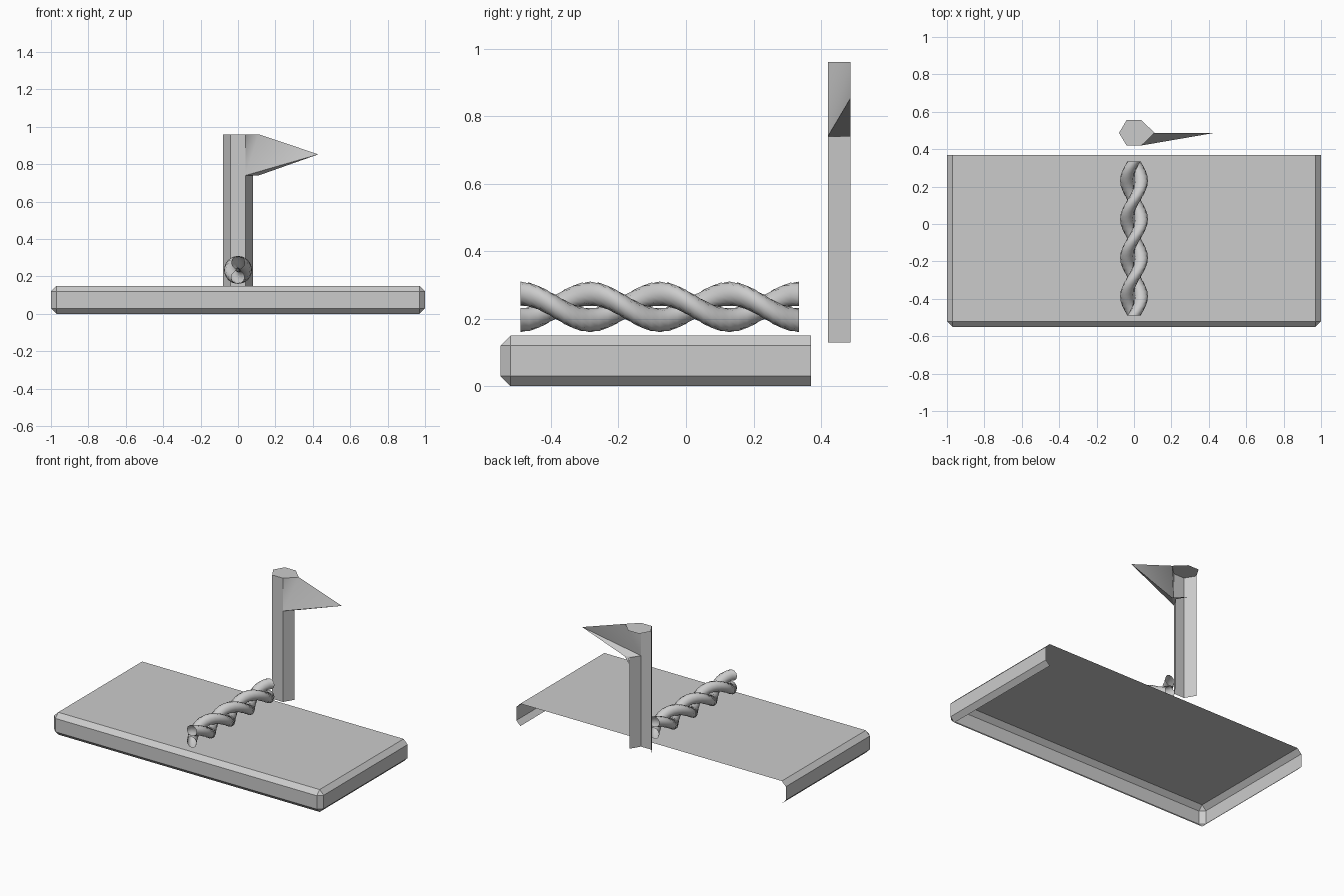
import bpy, bmesh, math

if "Cube" in bpy.data.objects:
    bpy.data.objects.remove(bpy.data.objects["Cube"])


def finish(bm, name):
    mesh = bpy.data.meshes.new(name)
    bm.to_mesh(mesh)
    bm.free()
    obj = bpy.data.objects.new(name, mesh)
    bpy.context.collection.objects.link(obj)
    return obj


# Base plate: chamfered box, open at the back and underneath
X, Y0, Y1, H, CH = 1.0, -0.55, 0.37, 0.15, 0.03
bm = bmesh.new()
bmesh.ops.create_cube(bm, size=1)
for v in bm.verts:
    v.co = (v.co.x * 2 * X, Y0 + (v.co.y + 0.5) * (Y1 - Y0), (v.co.z + 0.5) * H)
edges = [e for e in bm.edges if min(v.co.y for v in e.verts) < Y0 + 0.01]
bmesh.ops.bevel(bm, geom=edges, offset=CH, segments=1, affect='EDGES')
bm.normal_update()
doomed = [f for f in bm.faces if f.normal.y > 0.9 or f.normal.z < -0.9]
bmesh.ops.delete(bm, geom=doomed, context='FACES')
finish(bm, "base_plate")


# Twisted handle: two tubes wound round a horizontal axis, open ends
def strand(name, phase, sides=12, steps=32, turns=2):
    r, offset, y0, y1, zc = 0.036, 0.039, -0.49, 0.335, 0.235
    bm = bmesh.new()
    rings = []
    for i in range(steps + 1):
        t = phase + turns * math.tau * i / steps
        y = y0 + (y1 - y0) * i / steps
        ring = []
        for k in range(sides):
            a = t + math.tau * k / sides
            ring.append(bm.verts.new((offset * math.sin(t) + r * math.sin(a), y,
                                      zc + offset * math.cos(t) + r * math.cos(a))))
        rings.append(ring)
    for p, q in zip(rings, rings[1:]):
        for k in range(sides):
            j = (k + 1) % sides
            f = bm.faces.new((p[k], q[k], q[j], p[j]))
            f.smooth = True
    bmesh.ops.recalc_face_normals(bm, faces=bm.faces)
    finish(bm, name)


strand("twisted_strand_a", 0)
strand("twisted_strand_b", math.pi)

# Post: front half of a hexagonal column with a cap and a pointed side fin
YF, YM, YB = 0.42, 0.487, 0.555
Z0, ZL, ZT = 0.13, 0.74, 0.96
bm = bmesh.new()
V = lambda *co: bm.verts.new(co)
F = lambda *vs: bm.faces.new(vs)
l0, f0, r0, s0 = V(-.08, YM, Z0), V(-.04, YF, Z0), V(.04, YF, Z0), V(.08, YM, Z0)
l1, f1, d = V(-.08, YM, ZT), V(-.04, YF, ZT), V(.04, YF, ZT)
a, p = V(.04, YF, ZL), V(.08, YM, ZL)
b, c = V(.11, YM, ZL), V(.11, YM, ZT)
e, tip = V(.04, YB, ZL), V(.43, YM, .853)
F(l0, f0, f1, l1)
F(f0, r0, a, d, f1)
F(r0, s0, p, a)
F(l1, f1, d, c, V(.04, YB, ZT), V(-.04, YB, ZT))
# ledge under the fin
F(a, p, b)
F(p, e, b)
# fin: smooth front, flat underside
for face in (F(a, c, d), F(a, tip, c)):
    face.smooth = True
F(a, b, tip)
finish(bm, "post_with_fin")
